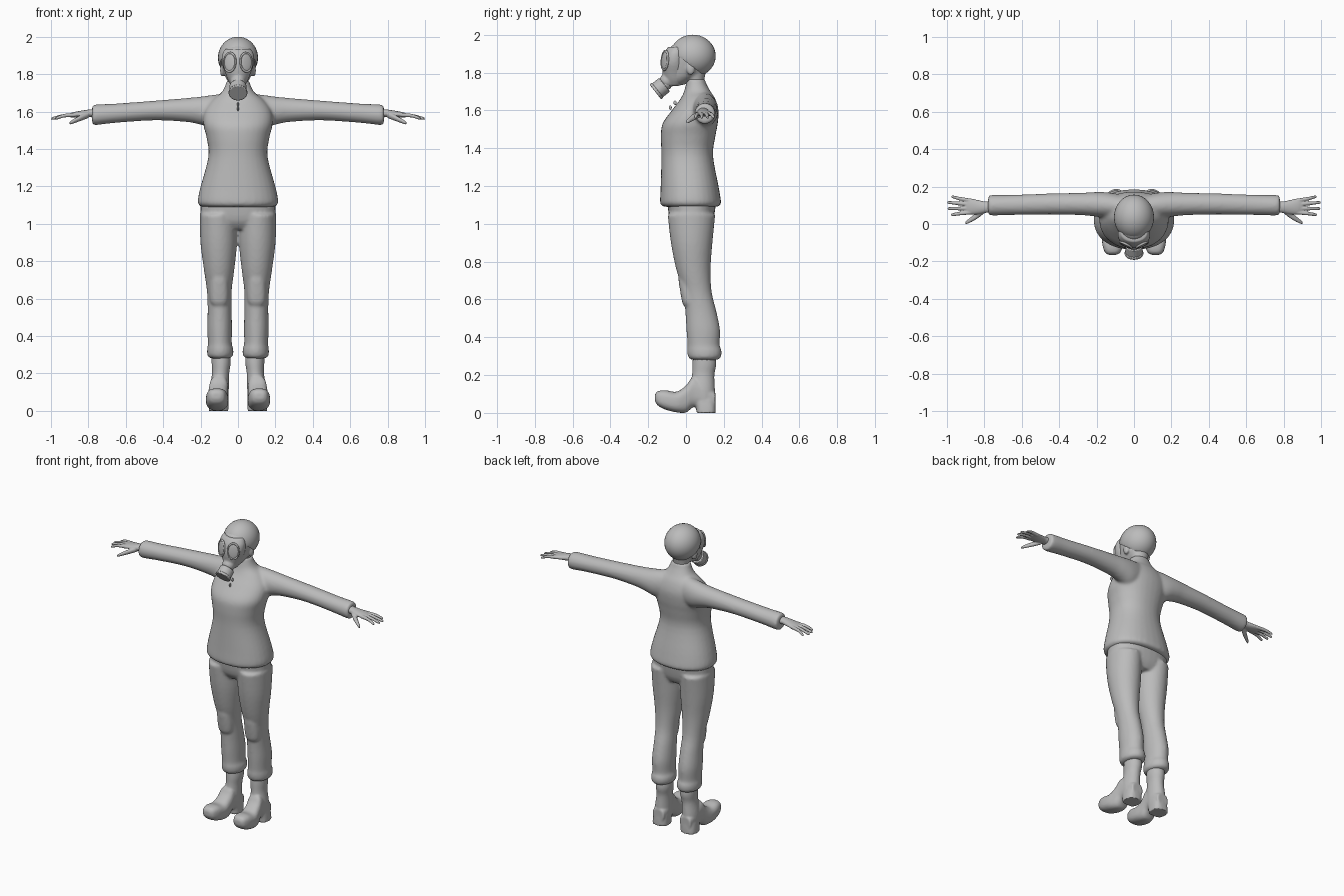
import bpy, bmesh, math
from mathutils import Matrix, Vector

cube = bpy.data.objects.get("Cube")
if cube:
    bpy.data.objects.remove(cube, do_unlink=True)

grey = bpy.data.materials.new("plain grey")
grey.use_nodes = True
grey.diffuse_color = (0.5, 0.5, 0.5, 1)
grey.node_tree.nodes["Principled BSDF"].inputs["Base Color"].default_value = grey.diffuse_color


def spline(rows, steps=4):
    """Catmull-Rom interpolation of the section rows."""
    out = []
    for i in range(len(rows) - 1):
        quad = [rows[max(i - 1, 0)], rows[i], rows[i + 1], rows[min(i + 2, len(rows) - 1)]]
        for k in range(steps):
            t = k / steps
            out.append([b + t * (c - a + t * (2*a - 5*b + 4*c - d + t * (3*(b - c) + d - a))) / 2
                        for a, b, c, d in zip(*quad)])
    return out + [list(rows[-1])]


def loft(bm, rows, axis="Z", side=1, power=1.0, sides=32):
    """Skin rows of (position, centre, half width, low, high) along an axis."""
    place = {"Z": lambda t, u, v: (side * u, v, t),
             "X": lambda t, u, v: (side * t, u, v),
             "Y": lambda t, u, v: (side * u, t, v)}[axis]
    rings = []
    for t, centre, half, low, high in spline(rows):
        ring = []
        for k in range(sides):
            a = math.tau * k / sides
            c, s = (math.copysign(abs(f) ** power, f) for f in (math.cos(a), math.sin(a)))
            ring.append(bm.verts.new(place(t, centre + half * c, (low + high) / 2 + (high - low) / 2 * s)))
        rings.append(ring)
    for lower, upper in zip(rings, rings[1:]):
        for k in range(sides):
            n = (k + 1) % sides
            bm.faces.new((lower[k], lower[n], upper[n], upper[k]))
    bm.faces.new(rings[0])
    bm.faces.new(rings[-1])


def ball(bm, centre, radii, turn=Matrix()):
    matrix = Matrix.Translation(centre) @ turn @ Matrix.Diagonal((*radii, 1))
    return bmesh.ops.create_uvsphere(bm, u_segments=32, v_segments=20, radius=1, matrix=matrix)


def finish(bm, name, voxel=0, relax=4):
    """Make the object; a voxel size fuses its pieces into one skin."""
    bmesh.ops.recalc_face_normals(bm, faces=bm.faces)
    mesh = bpy.data.meshes.new(name)
    bm.to_mesh(mesh)
    bm.free()
    mesh.materials.append(grey)
    mesh.shade_smooth()
    obj = bpy.data.objects.new(name, mesh)
    bpy.context.collection.objects.link(obj)
    if voxel:
        fuse = obj.modifiers.new("fuse", "REMESH")
        fuse.mode, fuse.voxel_size, fuse.use_smooth_shade = "VOXEL", voxel, True
        soft = obj.modifiers.new("soften", "SMOOTH")
        soft.factor, soft.iterations = 0.5, relax
    return obj


# Jacket: torso with collar and both sleeves
bm = bmesh.new()
loft(bm, [(1.09, 0, .195, -.12, .17), (1.105, 0, .213, -.135, .185), (1.13, 0, .215, -.137, .184),
          (1.2, 0, .2, -.134, .172), (1.36, 0, .158, -.13, .143), (1.46, 0, .168, -.133, .155),
          (1.53, 0, .185, -.124, .168), (1.6, 0, .18, -.075, .172), (1.66, 0, .14, -.03, .155),
          (1.7, 0, .09, -.01, .13), (1.74, 0, .068, 0, .108), (1.765, 0, .062, .005, .1)], power=.9)
for side in (1, -1):
    loft(bm, [(.04, .09, .06, 1.52, 1.7), (.13, .1, .068, 1.51, 1.69), (.2, .105, .066, 1.53, 1.68),
              (.28, .107, .06, 1.545, 1.672), (.45, .107, .056, 1.553, 1.658), (.65, .102, .054, 1.54, 1.643),
              (.76, .1, .055, 1.528, 1.638), (.78, .1, .05, 1.534, 1.632)], "X", side)
finish(bm, "jacket", .009, 8)

# Trousers: hips, two legs with gathered cuffs, knee pads
bm = bmesh.new()
loft(bm, [(.97, 0, .15, -.05, .12), (1.02, 0, .195, -.085, .145), (1.12, 0, .2, -.1, .16)], power=.85)
for side in (1, -1):
    loft(bm, [(.28, .095, .05, .03, .165), (.295, .095, .068, .012, .185), (.33, .095, .07, .006, .188),
              (.36, .097, .064, .008, .178), (.44, .098, .066, .002, .18), (.54, .098, .064, -.004, .16),
              (.64, .1, .066, -.016, .136), (.76, .101, .082, -.052, .13), (.9, .103, .098, -.08, .14),
              (1.05, .105, .1, -.097, .155)], side=side)
    loft(bm, [(.565, .1, .035, -.01, .06), (.585, .1, .05, -.02, .08), (.65, .1, .053, -.032, .08),
              (.71, .1, .045, -.04, .06), (.73, .1, .03, -.03, .04)], side=side, power=.8)
finish(bm, "trousers", .009, 5)

# Boots: shaft, upturned foot, heel block
for label, side in (("left", 1), ("right", -1)):
    bm = bmesh.new()
    loft(bm, [(.05, .1, .05, .035, .155), (.12, .1, .051, .02, .153), (.2, .093, .046, .032, .15),
              (.26, .09, .051, .034, .16), (.34, .092, .048, .04, .15)], side=side)
    loft(bm, [(-.165, .115, .022, .065, .095), (-.15, .114, .042, .04, .114), (-.11, .113, .056, .018, .12),
              (-.05, .111, .06, .003, .112), (0, .107, .054, .002, .145), (.04, .103, .05, .03, .19),
              (.1, .1, .05, .03, .15), (.155, .1, .04, .03, .11)], "Y", side, .75)
    loft(bm, [(0, .104, .053, .055, .157), (.03, .103, .052, .052, .157), (.07, .1, .05, .04, .155)],
         side=side, power=.7)
    finish(bm, label + "_boot", .006, 3)

# Hands: palm, four spread fingers, thumb
fingers = [(.145, .976), (.115, .998), (.083, .996), (.05, .978)]
for label, side in (("left", 1), ("right", -1)):
    bm = bmesh.new()
    loft(bm, [(.74, .095, .032, 1.565, 1.615), (.79, .09, .03, 1.57, 1.612), (.83, .09, .037, 1.568, 1.606),
              (.875, .094, .043, 1.568, 1.598), (.9, .095, .036, 1.57, 1.59)], "X", side)
    for i, (tip_y, tip_x) in enumerate(fingers):
        base_y = .125 - i * .021
        middle = (base_y + tip_y) / 2
        loft(bm, [(.87, base_y, .011, 1.571, 1.594), (.93, middle, .01, 1.568, 1.588),
                  (tip_x - .008, tip_y, .008, 1.556, 1.572), (tip_x, tip_y, .004, 1.558, 1.566)],
             "X", side, sides=12)
    loft(bm, [(.8, .075, .018, 1.565, 1.6), (.84, .045, .018, 1.55, 1.582), (.88, .018, .013, 1.536, 1.56),
              (.9, .006, .008, 1.53, 1.546)], "X", side, sides=12)
    finish(bm, label + "_hand", .004, 3)

# Head with neck and ears
bm = bmesh.new()
loft(bm, [(1.68, 0, .05, .015, .095), (1.75, 0, .05, .008, .095), (1.8, 0, .06, -.02, .105)])
loft(bm, [(1.735, 0, .025, -.07, -.01), (1.76, 0, .052, -.09, .03), (1.8, 0, .074, -.1, .1),
          (1.87, 0, .09, -.1, .13), (1.93, 0, .088, -.085, .13), (1.965, 0, .05, -.04, .08)])
for side in (1, -1):
    ball(bm, (side * .083, .025, 1.82), (.013, .022, .034))
finish(bm, "head", .007)

# Knitted cap: sloping cut from brow to nape, with a rolled edge
slope = Matrix.Rotation(math.radians(-37), 4, "X")
bm = bmesh.new()
ball(bm, (0, .036, 1.888), (.107, .121, .112))
cut = bmesh.ops.bisect_plane(bm, geom=bm.verts[:] + bm.edges[:] + bm.faces[:],
                             plane_co=(0, .015, 1.845), plane_no=slope @ Vector((0, 0, 1)),
                             clear_inner=True)
cap = finish(bm, "cap")
thick = cap.modifiers.new("cloth", "SOLIDIFY")
thick.thickness = .012
edge = cap.modifiers.new("rolled edge", "BEVEL")
edge.width, edge.segments = .004, 3

# Mask: face piece and snout
bm = bmesh.new()
loft(bm, [(1.73, 0, .03, -.095, -.03), (1.76, 0, .05, -.115, 0), (1.8, 0, .066, -.124, .005),
          (1.85, 0, .084, -.128, .005), (1.9, 0, .086, -.117, .005), (1.935, 0, .07, -.095, 0)])
ball(bm, (0, -.1, 1.757), (.04, .04, .04))
finish(bm, "mask", .006)

# Filter canister with a raised rim, pointing forward and down
aim = Vector((0, -.78, -.62)).to_track_quat("Z", "Y").to_matrix().to_4x4()
bm = bmesh.new()
for centre, radius, depth in ((0, .046, .06), (.024, .05, .016), (-.03, .034, .04)):
    spot = Matrix.Translation((0, -.137, 1.717)) @ aim @ Matrix.Translation((0, 0, centre))
    bmesh.ops.create_cone(bm, cap_ends=True, segments=32, radius1=radius, radius2=radius,
                          depth=depth, matrix=spot)
canister = finish(bm, "filter_canister")
soft = canister.modifiers.new("soft edges", "BEVEL")
soft.width, soft.segments = .004, 2

# Eye pieces: oval rim and shallow lens
for label, side in (("left", 1), ("right", -1)):
    turn = Matrix.Rotation(side * math.radians(27), 4, "Z") @ Matrix.Rotation(math.radians(-5), 4, "X")
    bm = bmesh.new()
    ball(bm, (0, 0, 0), (.032, .007, .047))
    bmesh.ops.transform(bm, matrix=Matrix.Translation((side * .044, -.114, 1.864)) @ turn, verts=bm.verts)
    finish(bm, label + "_lens")
    bpy.ops.mesh.primitive_torus_add(major_radius=1, minor_radius=.13, major_segments=32, minor_segments=10)
    rim = bpy.context.object
    rim.name = label + "_lens_rim"
    rim.data.transform(Matrix.Translation((side * .044, -.112, 1.864)) @ turn
                       @ Matrix.Diagonal((.035, .05, .05, 1)) @ Matrix.Rotation(math.pi / 2, 4, "X"))
    rim.data.materials.append(grey)
    rim.data.shade_smooth()

# Zip pull below the collar
bm = bmesh.new()
for z in (1.64, 1.615):
    ball(bm, (0, -.058 - (1.64 - z), z), (.005, .008, .012))
finish(bm, "zip_pull")

# Sharp edges stay crisp on the unfused parts
bpy.ops.object.select_all(action="DESELECT")
canister.select_set(True)
bpy.context.view_layer.objects.active = canister
bpy.ops.object.shade_smooth_by_angle(angle=math.radians(40))
